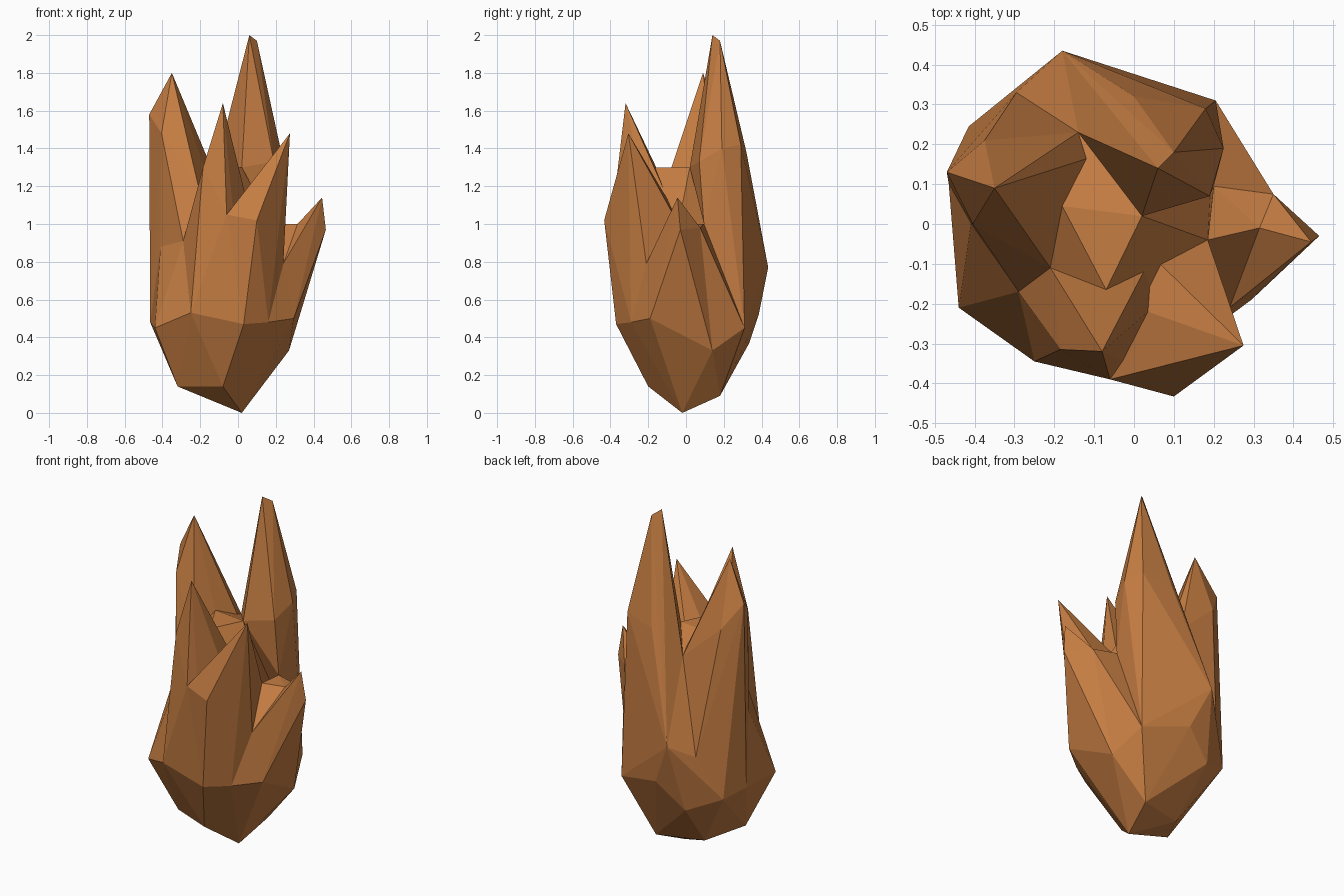
import bpy, bmesh

if "Cube" in bpy.data.objects:
    bpy.data.objects.remove(bpy.data.objects["Cube"])

# one flat clay-brown stone colour
stone = bpy.data.materials.new("brown_stone")
stone.diffuse_color = (0.56, 0.205, 0.055, 1)
stone.use_nodes = True
stone.node_tree.nodes["Principled BSDF"].inputs["Base Color"].default_value = stone.diffuse_color

# faceted bowl: foot point, low corners, then the wide rim
bowl = {
    "foot": (0.02, -0.02, 0.0), "low_f": (-0.08, -0.20, 0.14),
    "low_l": (-0.32, -0.10, 0.14), "low_b": (0.07, 0.18, 0.09),
    "low_b2": (-0.20, 0.11, 0.10),
    "low_r": (0.27, 0.14, 0.33), "low_bl": (-0.23, 0.335, 0.37),
    "rim_r": (0.295, -0.19, 0.50), "rim_f": (0.03, -0.37, 0.47),
    "rim_fr": (0.16, -0.29, 0.48),
    "rim_fl": (-0.25, -0.345, 0.53), "rim_l": (-0.44, -0.21, 0.45),
    "rim_l2": (-0.465, 0.10, 0.48), "rim_bl": (-0.415, 0.245, 0.45),
    "rim_bl2": (-0.295, 0.33, 0.70),
    "rim_b": (-0.18, 0.435, 0.77), "rim_b2": (-0.07, 0.385, 0.52),
    "rim_br": (0.205, 0.31, 0.45),
}

# valley corners shared by neighbouring spires
valley = {
    "mid": (0.02, 0.02, 1.30), "v_b": (-0.10, 0.17, 1.20),
    "v_back": (-0.14, 0.23, 1.22), "v_l": (-0.18, 0.045, 1.30),
    "v_fl": (-0.21, -0.11, 1.20), "v_left": (-0.29, -0.17, 0.91),
    "v_side": (-0.41, 0.0, 0.88),
    "v_f": (-0.07, -0.165, 1.30), "v_fr": (0.045, -0.08, 1.10),
    "v_r": (0.185, -0.04, 1.00), "v_right": (0.24, -0.21, 0.79),
    "v_br": (0.20, 0.095, 1.00), "v_front": (-0.06, -0.39, 1.05),
    "v_gap": (0.035, -0.22, 1.17),
    "v_stub": (0.315, -0.01, 1.0), "v_stub_b": (0.35, 0.075, 0.98),
}
points = {**bowl, **valley}


def hull(name, shared, own=()):
    """Flat-faced convex stone from shared corner names plus its own points."""
    bm = bmesh.new()
    for co in [points[k] for k in shared.split()] + list(own):
        bm.verts.new(co)
    res = bmesh.ops.convex_hull(bm, input=bm.verts[:])
    inner = {g for g in res["geom_interior"] + res["geom_unused"]
             if isinstance(g, bmesh.types.BMVert)}
    bmesh.ops.delete(bm, geom=list(inner), context="VERTS")
    bmesh.ops.recalc_face_normals(bm, faces=bm.faces[:])
    mesh = bpy.data.meshes.new(name)
    bm.to_mesh(mesh)
    bm.free()
    mesh.materials.append(stone)
    obj = bpy.data.objects.new(name, mesh)
    bpy.context.collection.objects.link(obj)
    return obj


# core with the faceted bowl underneath
hull("base_bowl", " ".join(bowl)
     + " mid v_b v_back v_l v_fl v_f v_r v_left v_side v_right")

# tallest spire, back right
hull("tall_spire", "mid v_b v_br rim_b rim_b2 rim_br v_back",
     [(0.06, 0.14, 2.0), (0.10, 0.18, 1.97), (0.0, 0.32, 1.38),
      (0.18, 0.29, 1.42), (0.225, 0.19, 1.40), (0.19, 0.07, 1.33)])

# broad spire on the left
hull("left_spire", "v_b v_back v_l v_fl v_left v_side rim_l2 rim_bl rim_bl2",
     [(-0.35, 0.09, 1.80), (-0.47, 0.13, 1.58), (-0.405, 0.0, 1.48),
      (-0.375, 0.21, 1.43)])

# narrow spire at the front
hull("front_spire", "v_fl v_left v_f v_front v_gap v_fr rim_f rim_fl",
     [(-0.08, -0.32, 1.64), (-0.185, -0.315, 1.30)])

# leaning spire, front right
hull("front_right_spire", "v_front v_gap v_fr v_r v_right rim_fr rim_f",
     [(0.275, -0.305, 1.48), (0.10, -0.433, 1.02)])

# short stub on the right: shoulder and raised tip
hull("right_shoulder", "v_r v_br v_right v_stub v_stub_b rim_r low_r rim_br")
hull("right_tip", "v_right v_stub v_stub_b rim_r low_r",
     [(0.445, -0.045, 1.14), (0.465, -0.03, 0.97)])
